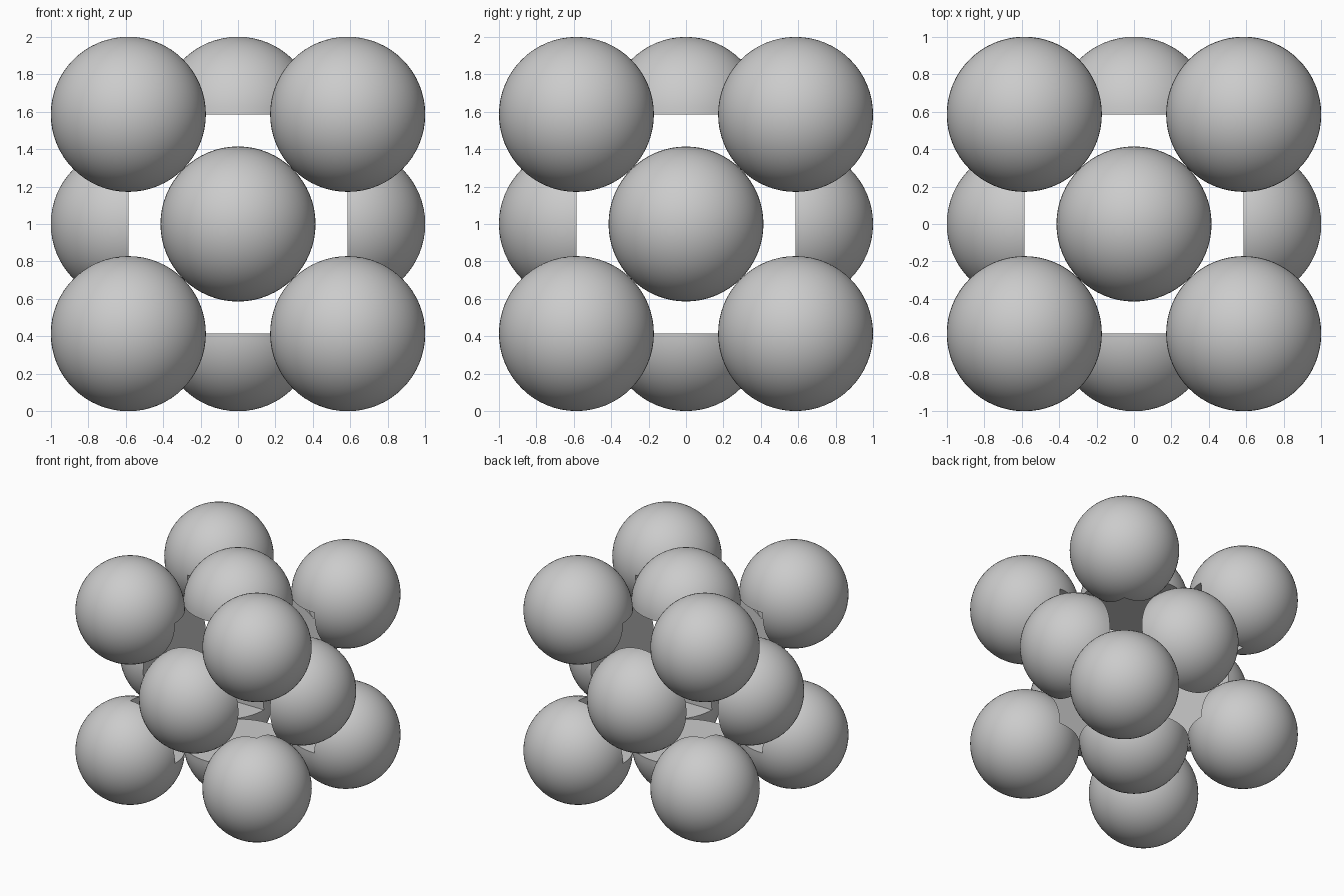
import bpy, bmesh, math
from mathutils import Vector, Matrix
from itertools import product

if "Cube" in bpy.data.objects:
    bpy.data.objects.remove(bpy.data.objects["Cube"])

H = 2 - math.sqrt(2)      # half edge of the hollow cube cut from the packing
R = 1 - H                 # ball radius: corner and face balls just touch
CENTRE = Vector((0, 0, 1))
EPS = 1e-4


def ball(name, location, removed, transform):
    """Ball with the faces where removed(co) is true cut out and capped flat."""
    bm = bmesh.new()
    bmesh.ops.create_uvsphere(bm, u_segments=64, v_segments=32, radius=R)
    cut = [f for f in bm.faces if removed(f.calc_center_median())]
    bmesh.ops.delete(bm, geom=cut, context='FACES')
    rim = {v for e in bm.edges if e.is_boundary for v in e.verts}
    flat = [[v for v in rim if abs(v.co[a]) < EPS] for a in range(3)]
    if all(len(r) < len(rim) for r in flat):
        # octant notch: three quarter discs meeting at the ball centre
        mid = bm.verts.new((0, 0, 0))
        for a, arc in enumerate(flat):
            u, w = (a + 1) % 3, (a + 2) % 3
            arc.sort(key=lambda v: math.atan2(v.co[w], v.co[u]))
            bm.faces.new([mid] + arc)
    else:
        # half ball: one flat disc
        bmesh.ops.holes_fill(bm, edges=[e for e in bm.edges if e.is_boundary], sides=0)
    bmesh.ops.transform(bm, matrix=transform, verts=bm.verts)
    bmesh.ops.recalc_face_normals(bm, faces=bm.faces)
    mesh = bpy.data.meshes.new(name)
    bm.to_mesh(mesh)
    bm.free()
    ob = bpy.data.objects.new(name, mesh)
    ob.location = location
    bpy.context.collection.objects.link(ob)
    bpy.ops.object.select_all(action='DESELECT')
    ob.select_set(True)
    bpy.context.view_layer.objects.active = ob
    bpy.ops.object.shade_smooth_by_angle(angle=math.radians(30))


# Corner balls, each missing the octant that lies inside the cube
for s in product((-1, 1), repeat=3):
    flip = Matrix.Diagonal((-s[0], -s[1], -s[2], 1))
    ball("corner_ball", CENTRE + Vector(s) * H, lambda c: min(c) > 0, flip)

# Half balls on the six cube faces, flat side inward
for axis in range(3):
    for side in (-1, 1):
        d = Vector((0, 0, 0))
        d[axis] = side
        turn = Vector((0, 0, 1)).rotation_difference(d).to_matrix().to_4x4()
        ball("face_half_ball", CENTRE + d * H, lambda c: c.z < 0, turn)
